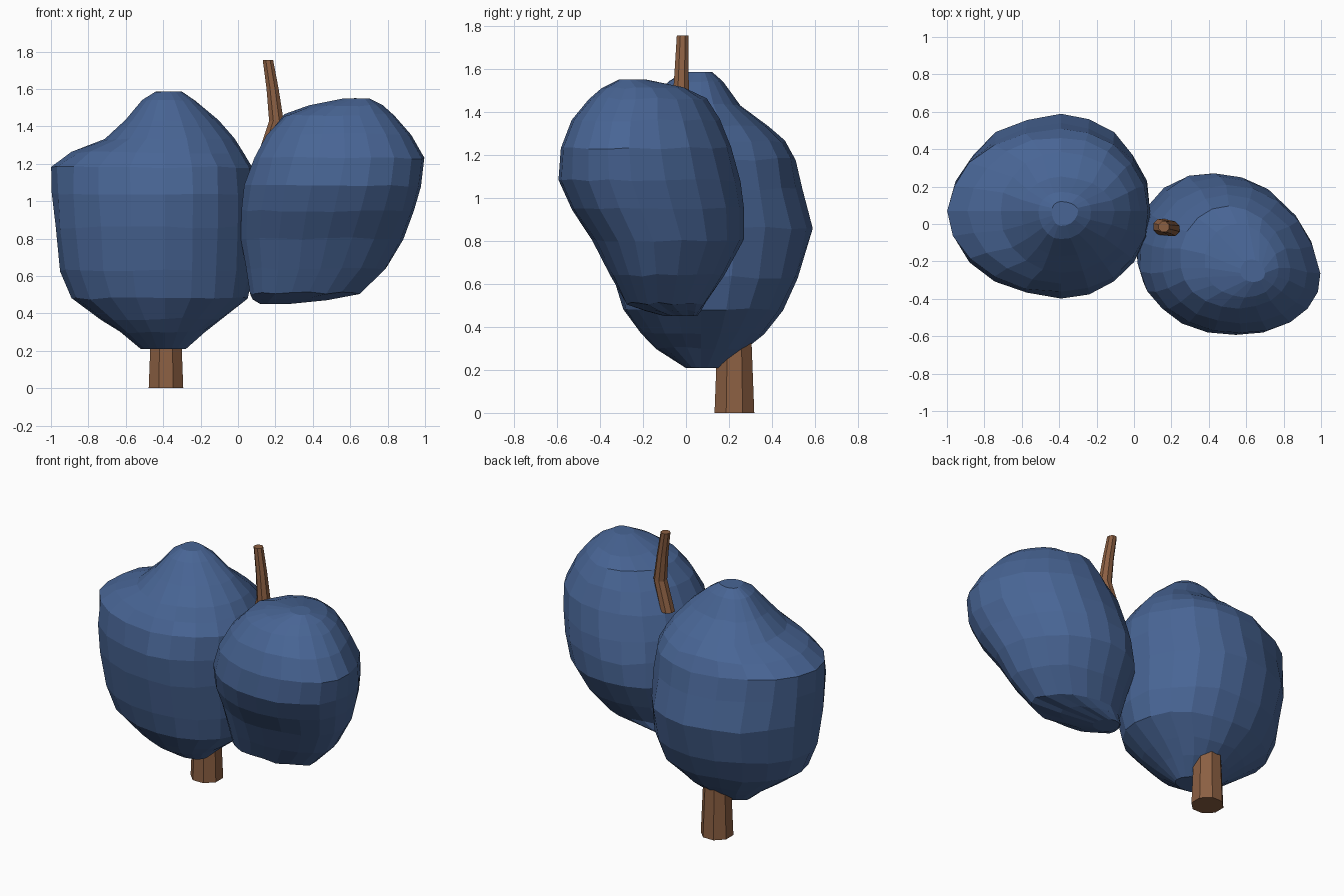
import bpy, math, random
from mathutils import Vector

random.seed(4)


def material(name, color):
    m = bpy.data.materials.new(name)
    m.diffuse_color = (*color, 1)
    return m


BLUE = material("blue", (0.065, 0.13, 0.30))
BROWN = material("brown", (0.26, 0.115, 0.055))


def loft(name, rings, mat):
    # skin a stack of equal-sized rings and cap both ends
    n = len(rings[0])
    verts = [p for r in rings for p in r]
    faces = [(k * n + i, k * n + (i + 1) % n, (k + 1) * n + (i + 1) % n, (k + 1) * n + i)
             for k in range(len(rings) - 1) for i in range(n)]
    faces.append(tuple(reversed(range(n))))
    faces.append(tuple(range(len(verts) - n, len(verts))))
    me = bpy.data.meshes.new(name)
    me.from_pydata(verts, [], faces)
    me.materials.append(mat)
    ob = bpy.data.objects.new(name, me)
    bpy.context.collection.objects.link(ob)
    return ob


def blob(name, slices, center=None, shear=0.0, skew=0.0, sides=20, jitter=0.007):
    # slices: z, x min, x max, y min, y max; skew moves the widest line toward the front
    rings = []
    for z, x0, x1, y0, y1 in slices:
        cx, cy = center or ((x0 + x1) / 2, (y0 + y1) / 2 - skew * (y1 - y0))
        ring = []
        for i in range(sides):
            a = 2 * math.pi * i / sides
            c, s = math.cos(a), math.sin(a)
            dx = c * (x1 - cx if c > 0 else cx - x0)
            dy = s * (y1 - cy if s > 0 else cy - y0)
            k = 1.01 + random.uniform(-jitter, jitter) * 2
            ring.append((cx + dx * k + shear * dy, cy + dy * k,
                         z + random.uniform(-jitter, jitter) * min(1, 4 * (x1 - x0) ** 2)))
        rings.append(ring)
    return loft(name, rings, BLUE)


def rod(name, path, radii, sides=8):
    rings = []
    for p, r in zip(path, radii):
        rings.append([Vector(p) + Vector((r * math.cos(2 * math.pi * (i + .5) / sides),
                                          r * math.sin(2 * math.pi * (i + .5) / sides), 0))
                      for i in range(sides)])
    return loft(name, rings, BROWN)


# upright left fruit with a shoulder on its outer side
blob("left_fruit", [
    (0.21, -0.52, -0.28, 0.00, 0.16),
    (0.30, -0.63, -0.18, -0.14, 0.28),
    (0.37, -0.73, -0.09, -0.21, 0.36),
    (0.48, -0.88, 0.05, -0.29, 0.45),
    (0.63, -0.94, 0.075, -0.33, 0.52),
    (0.86, -0.97, 0.085, -0.38, 0.58),
    (1.04, -0.985, 0.085, -0.39, 0.53),
    (1.18, -0.99, 0.075, -0.36, 0.50),
    (1.26, -0.88, 0.03, -0.31, 0.46),
    (1.33, -0.71, -0.02, -0.26, 0.38),
    (1.43, -0.60, -0.11, -0.17, 0.25),
    (1.54, -0.51, -0.23, -0.08, 0.17),
    (1.585, -0.44, -0.30, -0.01, 0.12),
], center=(-0.39, 0.07))

# leaning right fruit
blob("right_fruit", [
    (0.45, 0.12, 0.27, -0.10, 0.05),
    (0.475, 0.08, 0.48, -0.19, 0.07),
    (0.51, 0.07, 0.66, -0.28, 0.09),
    (0.64, 0.05, 0.79, -0.35, 0.18),
    (0.80, 0.02, 0.88, -0.43, 0.27),
    (0.95, 0.02, 0.94, -0.53, 0.27),
    (1.08, 0.04, 0.98, -0.59, 0.25),
    (1.23, 0.09, 0.99, -0.58, 0.21),
    (1.36, 0.16, 0.92, -0.53, 0.15),
    (1.46, 0.25, 0.83, -0.45, 0.09),
    (1.51, 0.38, 0.77, -0.39, 0.00),
    (1.55, 0.57, 0.70, -0.31, -0.19),
], shear=-0.1, skew=0.1)

# thick stalk under the left fruit
rod("lower_stalk", [(-0.385, 0.225, 0), (-0.385, 0.225, 0.36)], [0.1, 0.085])

# thin bent stem rising between the fruits
rod("upper_stem", [(0.145, -0.015, 1.24), (0.205, -0.025, 1.43), (0.185, -0.02, 1.6), (0.16, -0.015, 1.755)],
    [0.045, 0.042, 0.035, 0.03])
